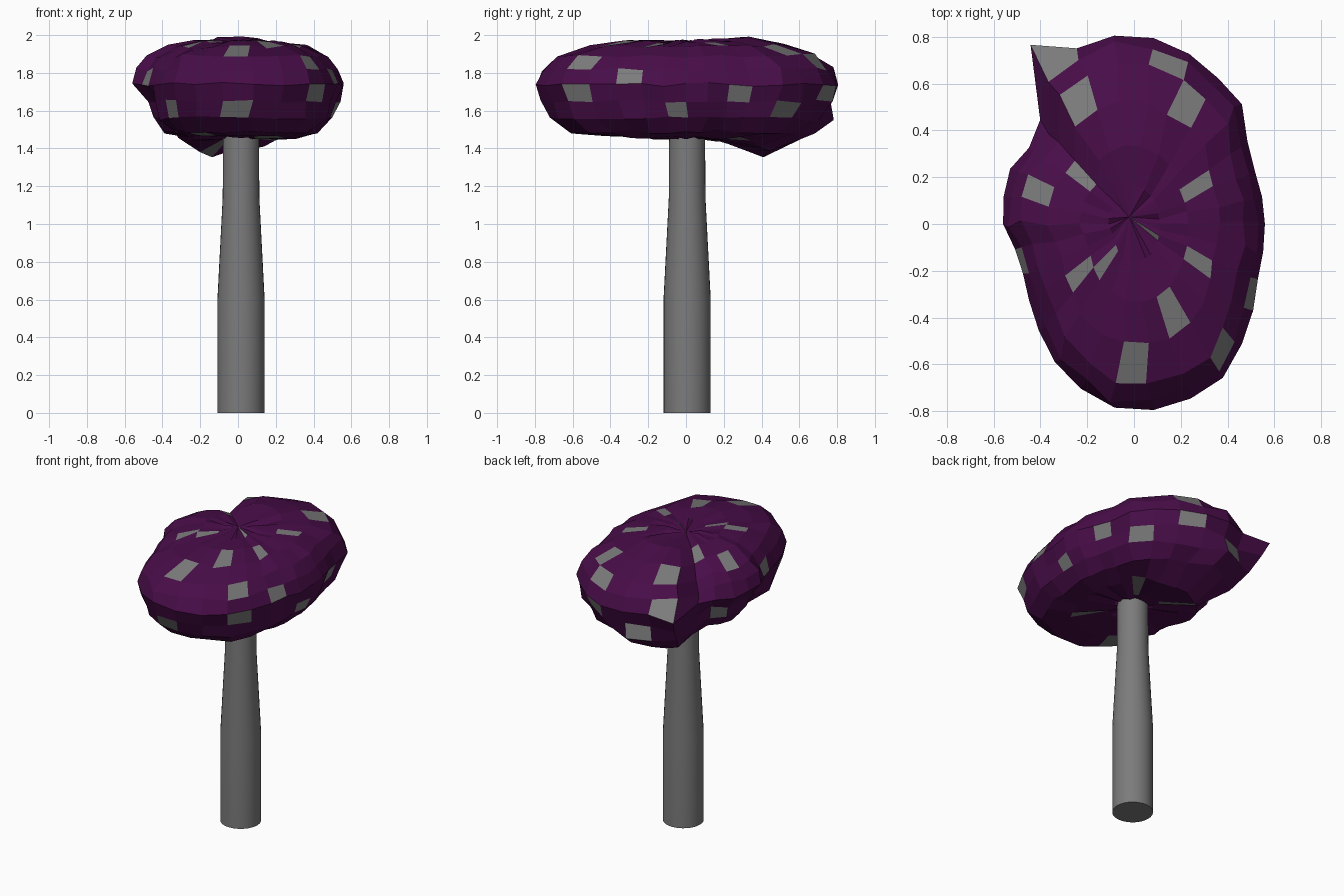
import bpy, bmesh, math, random
from mathutils import Vector

if "Cube" in bpy.data.objects:
    bpy.data.objects.remove(bpy.data.objects["Cube"])

random.seed(4)


def make_object(name, bm):
    bmesh.ops.recalc_face_normals(bm, faces=bm.faces)
    mesh = bpy.data.meshes.new(name)
    bm.to_mesh(mesh)
    bm.free()
    obj = bpy.data.objects.new(name, mesh)
    bpy.context.collection.objects.link(obj)
    return obj


def skin(bm, rings):
    """Bridge successive vertex rings with quads."""
    for a, b in zip(rings, rings[1:]):
        n = len(a)
        for i in range(n):
            j = (i + 1) % n
            bm.faces.new((a[i], a[j], b[j], b[i]))


def material(name, r, g, b):
    mat = bpy.data.materials.new(name)
    mat.diffuse_color = (r, g, b, 1)
    mat.use_nodes = True
    mat.node_tree.nodes["Principled BSDF"].inputs["Base Color"].default_value = mat.diffuse_color
    return mat


purple = material("purple", .065, .004, .065)
grey = material("grey", .2, .2, .2)

# Stem: straight foot, taper, straight neck
bm = bmesh.new()
rings = []
for r, z in [(.125, 0), (.125, .6), (.097, 1.14), (.095, 1.5)]:
    rings.append([bm.verts.new((.016 + r * math.cos(i * math.tau / 32),
                                .006 + r * math.sin(i * math.tau / 32), z)) for i in range(32)])
skin(bm, rings)
bm.faces.new(rings[0])
bm.faces.new(rings[-1])
stem = make_object("stem", bm)
stem.data.materials.append(grey)
for f in stem.data.polygons:
    f.use_smooth = abs(f.normal.z) < .9

# Cap: irregular plan outline, one radius per 12 degrees
outline = [.56, .56, .565, .60, .69, .72, .765, .80, .81, .79, .885, .60, .555, .58, .57,
           .56, .52, .52, .555, .61, .68, .74, .79, .80, .785, .76, .69, .63, .58, .565]
profile = [(.22, 1.46), (.55, 1.46), (.78, 1.49), (.91, 1.56), (.97, 1.65), (1, 1.74),
           (.965, 1.82), (.86, 1.89), (.66, 1.94), (.42, 1.965), (.2, 1.97)]
n = len(outline)
bm = bmesh.new()
rings = []
for k, (f0, z) in enumerate(profile):
    ring = []
    for i, r in enumerate(outline):
        a = math.radians(12 * i)
        f = f0
        if i == 10 and k not in (4, 5):        # pointed flap stays near the rim
            r = .76
        if i in (8, 9, 10) and k in (2, 3):    # fuller underside below the flap
            f += .06
        if i == 11 and k != 5:                 # crease pulled inwards beside the flap
            r *= .94
        if 12 <= i <= 17 and k < 5:            # left side tucks in below the rim
            r *= .89
        rr = f * r
        if k != 5:
            rr *= random.uniform(.965, 1.01)
        a += random.uniform(-.03, .03) if k not in (4, 5) else 0
        x, y = rr * math.cos(a), rr * math.sin(a)
        zz = z + random.uniform(-.012, .01)
        if k < 5:                              # sagging, ragged underside at the back
            sag = math.exp(-((x + .12) ** 2 / .08 + (y - .42) ** 2 / .04))
            zz -= .11 * sag * (1 - k / 7) * random.uniform(.75, 1.1)
        else:
            zz += .025 * math.exp(-((x + .03) ** 2 + (y - .4) ** 2) / .04)
            if i == 11 and k > 5:              # crease running in from the flap
                zz -= .06 * f
        ring.append(bm.verts.new((x, y, zz)))
    rings.append(ring)
skin(bm, rings)
for ring, z in ((rings[0], 1.46), (rings[-1], 1.965)):
    pole = bm.verts.new((-.02, .03, z))
    for i in range(n):
        bm.faces.new((ring[i], ring[(i + 1) % n], pole))
cap = make_object("cap", bm)
cap.data.materials.append(purple)
cap.data.materials.append(grey)

# Pale spots: colour the faces nearest to these positions
spots = [(.07, .67, 1.91), (.24, .46, 1.95), (.29, .13, 1.95), (.29, -.13, 1.95), (.17, -.37, 1.95),
         (.38, -.53, 1.86), (.52, -.35, 1.8), (-.03, -.62, 1.92), (-.27, -.22, 1.95), (-.15, -.15, 1.96),
         (-.17, .23, 1.97), (-.42, .13, 1.92), (-.21, .47, 1.95), (-.38, .7, 1.8), (.07, -.03, 1.97),
         (-.33, -.55, 1.63), (-.02, -.75, 1.62), (.36, -.6, 1.69),
         (.54, -.07, 1.6), (.53, .34, 1.7), (.38, .58, 1.63), (.2, .27, 1.45),
         (.1, .75, 1.7), (-.15, .74, 1.62), (-.45, .2, 1.6), (-.48, -.2, 1.75),
         (-.2, -.4, 1.47), (.2, -.3, 1.47), (-.2, .3, 1.4)]
for s in spots:
    p = Vector(s)
    face = min(cap.data.polygons, key=lambda f: (f.center - p).length)
    face.material_index = 1
